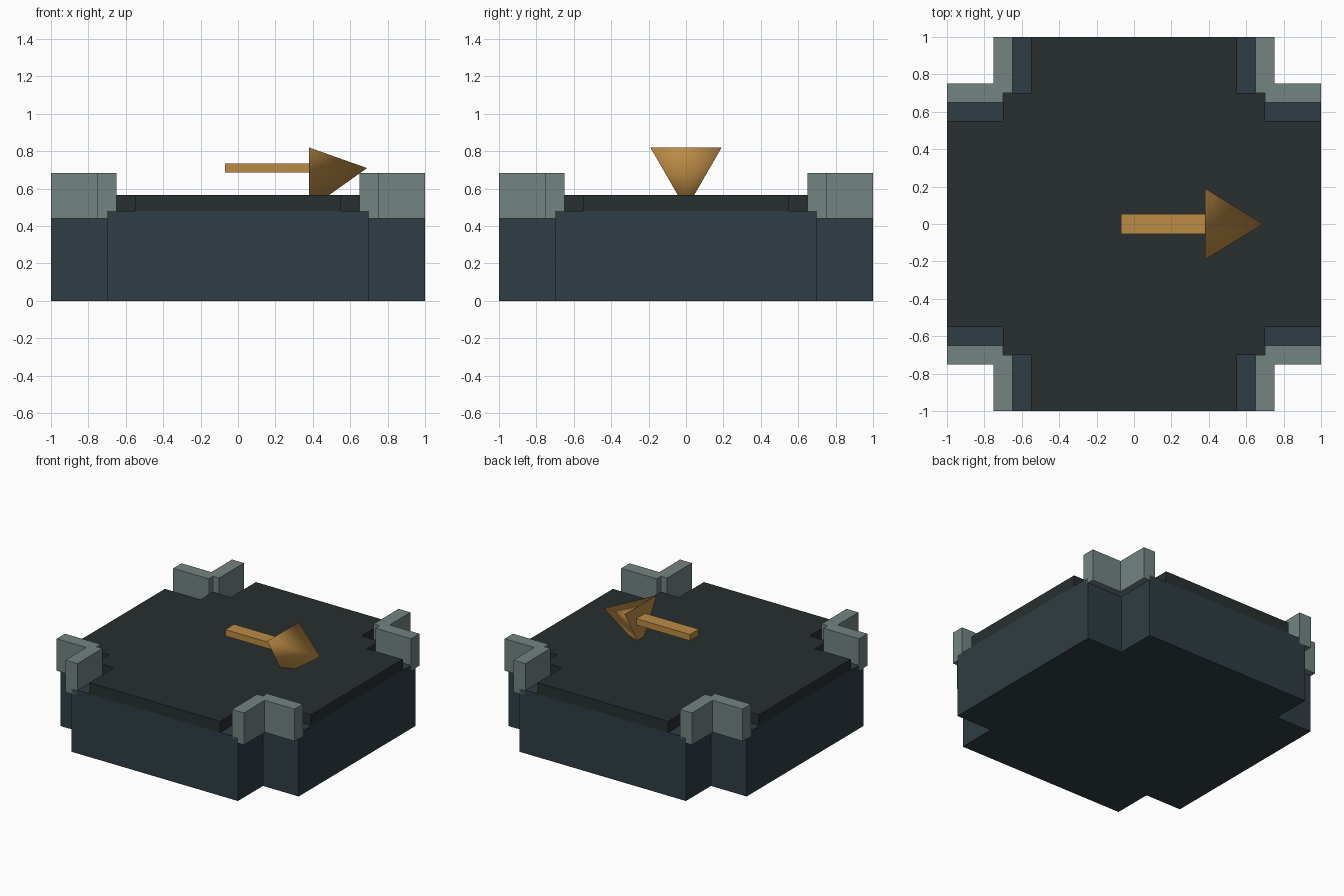
import bpy, bmesh
from math import sin, cos, radians

if "Cube" in bpy.data.objects:
    bpy.data.objects.remove(bpy.data.objects["Cube"])


def material(name, rgb):
    m = bpy.data.materials.new(name)
    m.diffuse_color = (*rgb, 1)
    m.use_nodes = True
    m.node_tree.nodes["Principled BSDF"].inputs["Base Color"].default_value = m.diffuse_color
    return m


NAVY = material("navy", (0.028, 0.047, 0.056))
CHARCOAL = material("charcoal", (0.021, 0.028, 0.029))
GREY_GREEN = material("grey_green", (0.17, 0.23, 0.22))
AMBER = material("amber", (0.50, 0.26, 0.06))


def turn(points, quarter):
    """Rotate 2D points by a number of quarter turns."""
    for _ in range(quarter):
        points = [(-y, x) for x, y in points]
    return points


def add_object(name, bm, mat):
    bmesh.ops.recalc_face_normals(bm, faces=bm.faces)
    me = bpy.data.meshes.new(name)
    bm.to_mesh(me)
    bm.free()
    me.materials.append(mat)
    ob = bpy.data.objects.new(name, me)
    bpy.context.collection.objects.link(ob)
    return ob


def prism(name, outline, z0, z1, mat):
    bm = bmesh.new()
    face = bm.faces.new([bm.verts.new((x, y, z0)) for x, y in outline])
    top = bmesh.ops.extrude_face_region(bm, geom=[face], use_keep_orig=True)
    verts = [g for g in top["geom"] if isinstance(g, bmesh.types.BMVert)]
    bmesh.ops.translate(bm, verts=verts, vec=(0, 0, z1 - z0))
    return add_object(name, bm, mat)


def four_fold(quarter_outline):
    return [p for q in range(4) for p in turn(quarter_outline, q)]


# Cross-shaped base block and the belt surface on it
prism("base", four_fold([(1, -.7), (1, .7), (.7, .7)]), 0, .48, NAVY)
prism("belt_surface",
      four_fold([(1, -.55), (1, .55), (.7, .55), (.7, .7), (.55, .7)]),
      .48, .565, CHARCOAL)

# Angled guard rails at the four corners
RAIL = [(1, .65), (1, .75), (.75, .75), (.75, 1),
        (.65, 1), (.65, .7), (.7, .7), (.7, .65)]
for q in range(4):
    prism(f"corner_rail_{q + 1}", turn(RAIL, q), .44, .683, GREY_GREEN)

# Direction arrow: shaft
prism("arrow_shaft", [(-.07, -.053), (.38, -.053), (.38, .053), (-.07, .053)],
      .687, .735, AMBER)

# Direction arrow: three-sided head, one corner pointing down
bm = bmesh.new()
tip = bm.verts.new((.69, 0, .71))
ring = [bm.verts.new((.38, .22 * cos(radians(a)), .71 + .22 * sin(radians(a))))
        for a in (30, 150, 270)]
bm.faces.new(ring)
for i in range(3):
    side = bm.faces.new((tip, ring[i], ring[(i + 1) % 3]))
    side.smooth = True
add_object("arrow_head", bm, AMBER)
